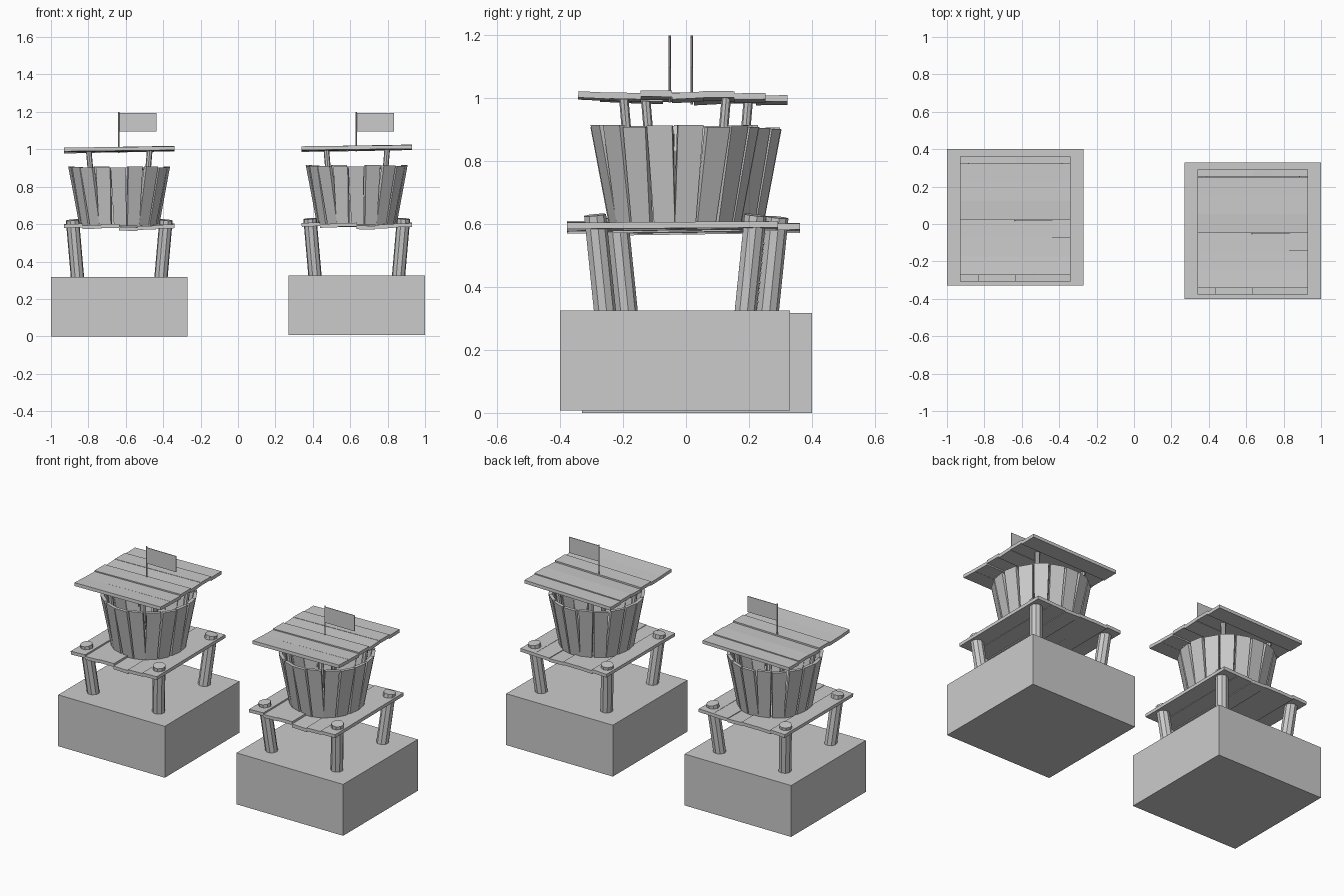
import bpy, bmesh, random
from math import cos, sin, pi, radians
from mathutils import Vector, Matrix, Euler

if "Cube" in bpy.data.objects:
    bpy.data.objects.remove(bpy.data.objects["Cube"])


def finish(name, bm):
    bmesh.ops.recalc_face_normals(bm, faces=bm.faces)
    mesh = bpy.data.meshes.new(name)
    bm.to_mesh(mesh)
    bm.free()
    obj = bpy.data.objects.new(name, mesh)
    bpy.context.collection.objects.link(obj)
    return obj


def box(bm, center, size, rot=(0, 0, 0)):
    m = Matrix.LocRotScale(Vector(center), Euler(rot), Vector(size))
    return bmesh.ops.create_cube(bm, size=1, matrix=m)["verts"]


def rod(bm, a, b, radius, sides):
    a, b = Vector(a), Vector(b)
    d = b - a
    m = Matrix.Translation((a + b) / 2) @ Vector((0, 0, 1)).rotation_difference(d).to_matrix().to_4x4()
    bmesh.ops.create_cone(bm, cap_ends=True, segments=sides, radius1=radius,
                          radius2=radius, depth=d.length, matrix=m)


CORNERS = [(-1, -1), (1, -1), (1, 1), (-1, 1)]
STAVES = 18


def tower(side, cx, cy, dz):
    rng = random.Random(4)

    # stone block base
    bm = bmesh.new()
    box(bm, (cx, cy, 0.159 + dz), (0.73, 0.73, 0.318))
    finish(side + "_base_block", bm)

    # splayed legs poking through the platform
    bm = bmesh.new()
    for sx, sy in CORNERS:
        rod(bm, (cx + sx * 0.222, cy + sy * 0.222, 0.30 + dz),
            (cx + sx * 0.25, cy + sy * 0.255, 0.622 + dz), 0.036, 9)
    finish(side + "_legs", bm)

    # platform planks, running front to back
    bm = bmesh.new()
    drops = [0.004, -0.001, 0.002, -0.008, -0.003, 0.002]
    for i, drop in enumerate(drops):
        x = cx + (i - 2.5) * 0.098
        box(bm, (x, cy - 0.008, 0.587 + drop + dz), (0.099, 0.67, 0.02),
            (radians(rng.uniform(-0.2, 0.9)), radians(rng.uniform(-3, 3)), 0))
    finish(side + "_platform_planks", bm)

    # flared tub of separate tapered staves
    bm = bmesh.new()
    for i in range(STAVES):
        a = 2 * pi * i / STAVES - pi / 2
        spin = Matrix.Translation((cx, cy, dz)) @ Matrix.Rotation(a, 4, "Z")
        skew = rng.uniform(-0.008, 0.008)
        top = 0.905 + rng.uniform(-0.004, 0.004)
        for v in box(bm, (0, 0, 0), (1, 1, 1)):
            up = v.co.z > 0
            r = (0.259 if up else 0.2) + v.co.x * 0.02
            y = v.co.y * (0.082 if up else 0.067) + (skew if up else -skew)
            v.co = spin @ Vector((r, y, top if up else 0.59))
    finish(side + "_tub_staves", bm)

    # slim roof posts inside the tub
    bm = bmesh.new()
    for sx, sy in CORNERS:
        rod(bm, (cx + sx * 0.128, cy + sy * 0.128, 0.585 + dz),
            (cx + sx * 0.163, cy + sy * 0.163, 0.995 + dz), 0.015, 8)
    finish(side + "_roof_posts", bm)

    # roof planks, running left to right
    bm = bmesh.new()
    lifts = [0.002, -0.001, 0.005, -0.002, 0.002, -0.004]
    for i, lift in enumerate(lifts):
        y = cy - 0.01 + (i - 2.5) * 0.099
        box(bm, (cx, y, 0.998 + lift + dz), (0.59, 0.1, 0.02),
            (radians(rng.uniform(-3, 3)), radians(rng.uniform(-1.4, -0.2)), 0))
    finish(side + "_roof_planks", bm)

    # flagpole and flag
    bm = bmesh.new()
    rod(bm, (cx - 0.003, cy - 0.017, 0.98 + dz), (cx - 0.003, cy - 0.017, 1.2), 0.004, 8)
    finish(side + "_flagpole", bm)
    bm = bmesh.new()
    box(bm, (cx + 0.1, cy - 0.017, 1.145), (0.2, 0.004, 0.098))
    finish(side + "_flag", bm)


tower("left", -0.635, 0.035, 0)
tower("right", 0.635, -0.035, 0.007)
